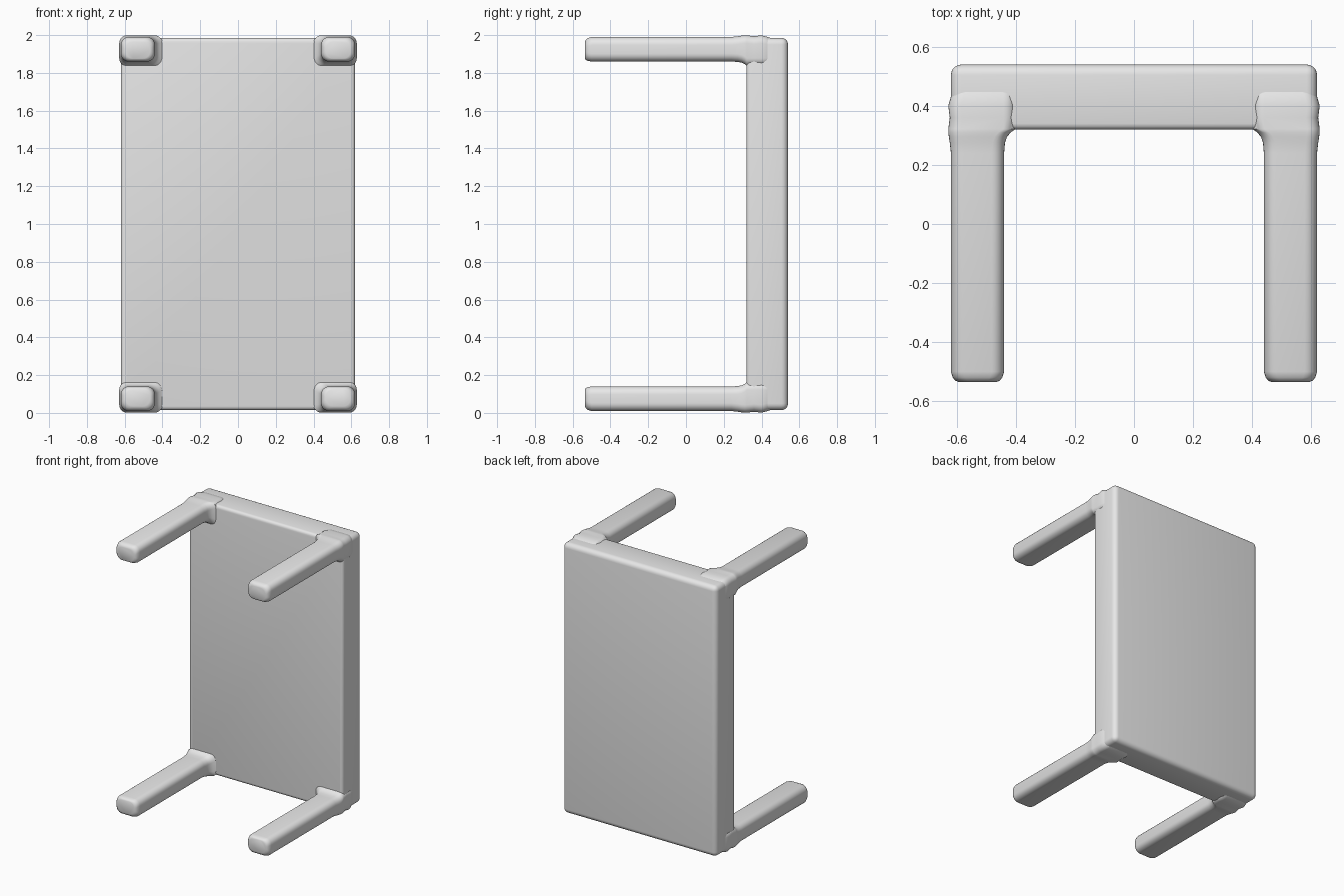
import bpy, bmesh, math

if "Cube" in bpy.data.objects:
    bpy.data.objects.remove(bpy.data.objects["Cube"])

grey = bpy.data.materials.new("light_grey")
grey.diffuse_color = (0.8, 0.8, 0.8, 1)
grey.use_nodes = True
grey.node_tree.nodes["Principled BSDF"].inputs["Base Color"].default_value = grey.diffuse_color


def finish(name, bm):
    bmesh.ops.recalc_face_normals(bm, faces=bm.faces[:])
    mesh = bpy.data.meshes.new(name)
    bm.to_mesh(mesh)
    bm.free()
    mesh.materials.append(grey)
    obj = bpy.data.objects.new(name, mesh)
    bpy.context.collection.objects.link(obj)
    bpy.ops.object.select_all(action='DESELECT')
    obj.select_set(True)
    bpy.context.view_layer.objects.active = obj
    bpy.ops.object.shade_smooth_by_angle(angle=math.radians(40))
    return obj


def rounded_ring(bm, x0, x1, z0, z1, r, y, steps=6):
    """Rounded rectangle in the xz plane."""
    corners = [(x1 - r, z1 - r), (x0 + r, z1 - r), (x0 + r, z0 + r), (x1 - r, z0 + r)]
    ring = []
    for i, (cx, cz) in enumerate(corners):
        for k in range(steps + 1):
            a = (i + k / steps) * math.pi / 2
            ring.append(bm.verts.new((cx + r * math.cos(a), y, cz + r * math.sin(a))))
    return ring


def loft(bm, rings):
    for a, b in zip(rings, rings[1:]):
        n = len(a)
        for i in range(n):
            j = (i + 1) % n
            bm.faces.new((a[i], a[j], b[j], b[i]))
    bm.faces.new(rings[0])
    bm.faces.new(rings[-1])


# Table top standing on its edge, with softened edges
bm = bmesh.new()
bmesh.ops.create_cube(bm, size=1)
for v in bm.verts:
    v.co = (v.co.x * 1.24, 0.43 + v.co.y * 0.22, 1.0 + v.co.z * 1.97)
front = [e for e in bm.edges if all(v.co.y < 0.4 for v in e.verts)]
back = [e for e in bm.edges if e not in front]
bmesh.ops.bevel(bm, geom=back, offset=0.035, segments=5, profile=0.5, affect='EDGES')
front = [e for e in bm.edges if all(v.co.y < 0.325 for v in e.verts)]
bmesh.ops.bevel(bm, geom=front, offset=0.02, segments=3, profile=0.5, affect='EDGES')
finish("table_top", bm)

# Leg sections: y, inward growth, outward growth
sections = [(-0.535, -0.025, -0.025), (-0.53, -0.014, -0.014), (-0.52, -0.006, -0.006),
            (-0.50, 0, 0), (0.24, 0, 0), (0.275, 0.003, 0.004), (0.295, 0.010, 0.007),
            (0.31, 0.022, 0.009), (0.322, 0.04, 0.009), (0.36, 0.04, 0.004),
            (0.40, 0.04, 0.009), (0.44, 0.04, -0.002), (0.48, 0.03, -0.02)]

# Four legs, mirrored left/right and low/high
for side, sx in (("left", -1), ("right", 1)):
    for level, sz in (("lower", -1), ("upper", 1)):
        bm = bmesh.new()
        rings = []
        for y, inner, outer in sections:
            ring = rounded_ring(bm, 0.44 - inner, 0.62 + outer,
                                0.86 - inner * 0.6, 0.99 + outer, 0.042, y)
            for v in ring:
                v.co.x *= sx
                v.co.z = 1.0 + sz * v.co.z
            rings.append(ring)
        loft(bm, rings)
        finish(f"{level}_{side}_leg", bm)
